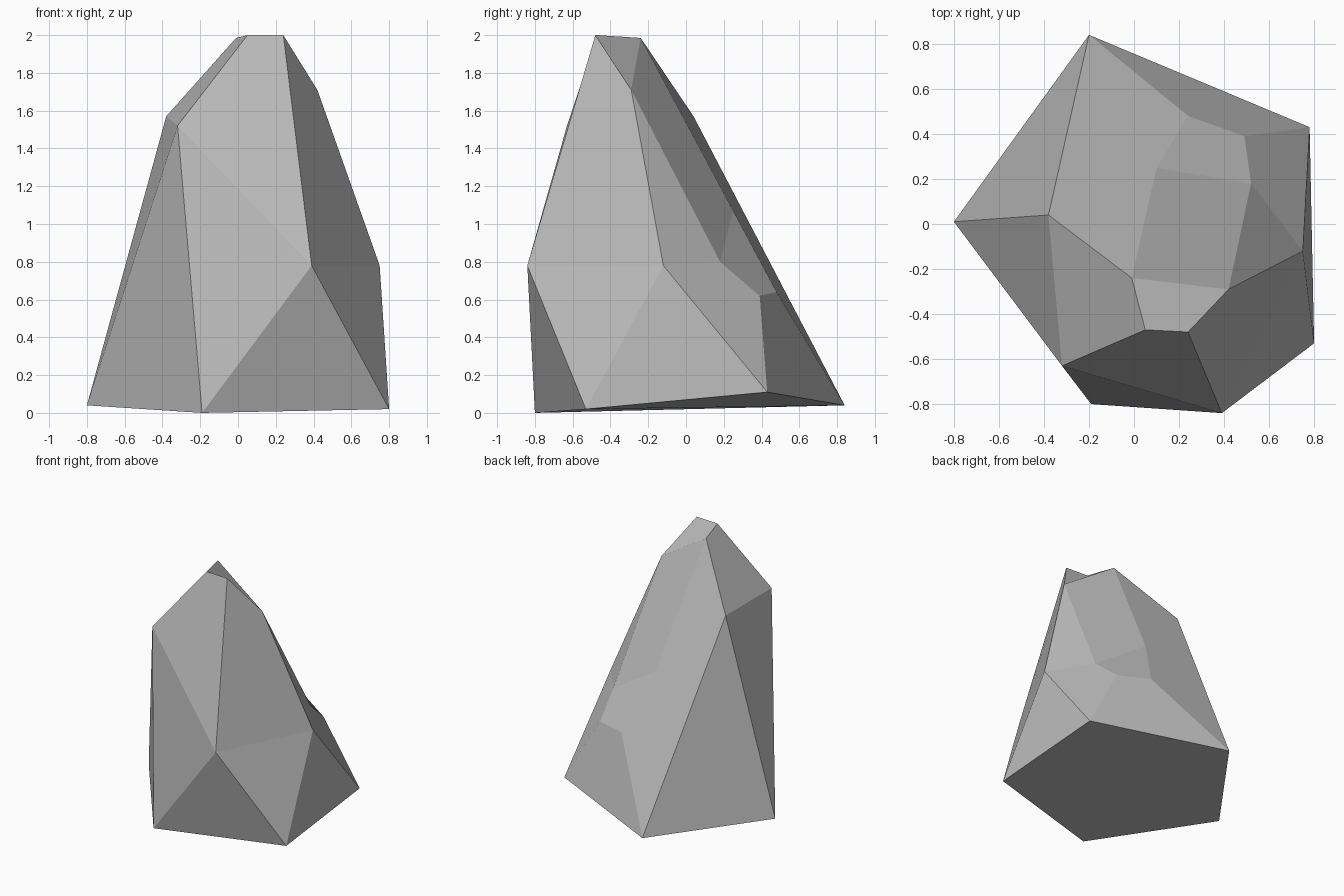
import bpy
import bmesh

cube = bpy.data.objects.get("Cube")
if cube:
    bpy.data.objects.remove(cube, do_unlink=True)

# Single stone colour
stone = bpy.data.materials.new("stone grey")
stone.use_nodes = True
colour = (0.5, 0.5, 0.5, 1)
stone.diffuse_color = colour
bsdf = stone.node_tree.nodes["Principled BSDF"]
bsdf.inputs["Base Color"].default_value = colour
bsdf.inputs["Roughness"].default_value = 0.9

# Corners of the faceted boulder
corners = {
    # foot
    "foot_left": (-0.80, 0.01, 0.04),
    "foot_front": (-0.19, -0.80, 0),
    "foot_right": (0.80, -0.53, 0.02),
    "foot_far": (0.78, 0.43, 0.11),
    "foot_back": (-0.20, 0.84, 0.04),
    # waist
    "waist_front": (0.39, -0.84, 0.78),
    "waist_right": (0.75, -0.12, 0.78),
    # shoulders
    "shoulder_front": (-0.32, -0.63, 1.52),
    "shoulder_left": (-0.38, 0.04, 1.57),
    "shoulder_right": (0.42, -0.29, 1.71),
    # peak
    "peak_left": (0.05, -0.47, 2),
    "peak_right": (0.24, -0.48, 2),
    "peak_back": (-0.01, -0.24, 1.985),
    # chipped back
    "chip_top": (0.10, 0.25, 1.07),
    "chip_right": (0.52, 0.18, 0.80),
    "chip_low": (0.49, 0.39, 0.62),
    "chip_back": (0.24, 0.48, 0.64),
}

# Flat facets, each named by its corners in order
facets = [
    # underside
    "foot_left foot_back foot_far foot_right foot_front",
    # left and front sides
    "foot_left foot_front shoulder_front",
    "foot_left shoulder_front shoulder_left",
    "foot_left shoulder_left foot_back",
    "foot_front foot_right waist_front",
    "foot_front waist_front shoulder_front",
    "waist_front peak_right peak_left shoulder_front",
    # right side
    "waist_front foot_right waist_right",
    "waist_front waist_right shoulder_right peak_right",
    "foot_right foot_far waist_right",
    "waist_right chip_right shoulder_right",
    "waist_right foot_far chip_low chip_right",
    # crown
    "shoulder_front peak_left peak_back shoulder_left",
    "peak_left peak_right shoulder_right peak_back",
    # back slope and chip
    "peak_back shoulder_right chip_right chip_top",
    "chip_top chip_right chip_low chip_back",
    "foot_far foot_back chip_back chip_low",
    "shoulder_left peak_back chip_top chip_back foot_back",
]

bm = bmesh.new()
points = {name: bm.verts.new(co) for name, co in corners.items()}
for facet in facets:
    bm.faces.new([points[name] for name in facet.split()])
bmesh.ops.recalc_face_normals(bm, faces=bm.faces)

mesh = bpy.data.meshes.new("boulder")
bm.to_mesh(mesh)
bm.free()
mesh.materials.append(stone)
boulder = bpy.data.objects.new("boulder", mesh)
bpy.context.collection.objects.link(boulder)
